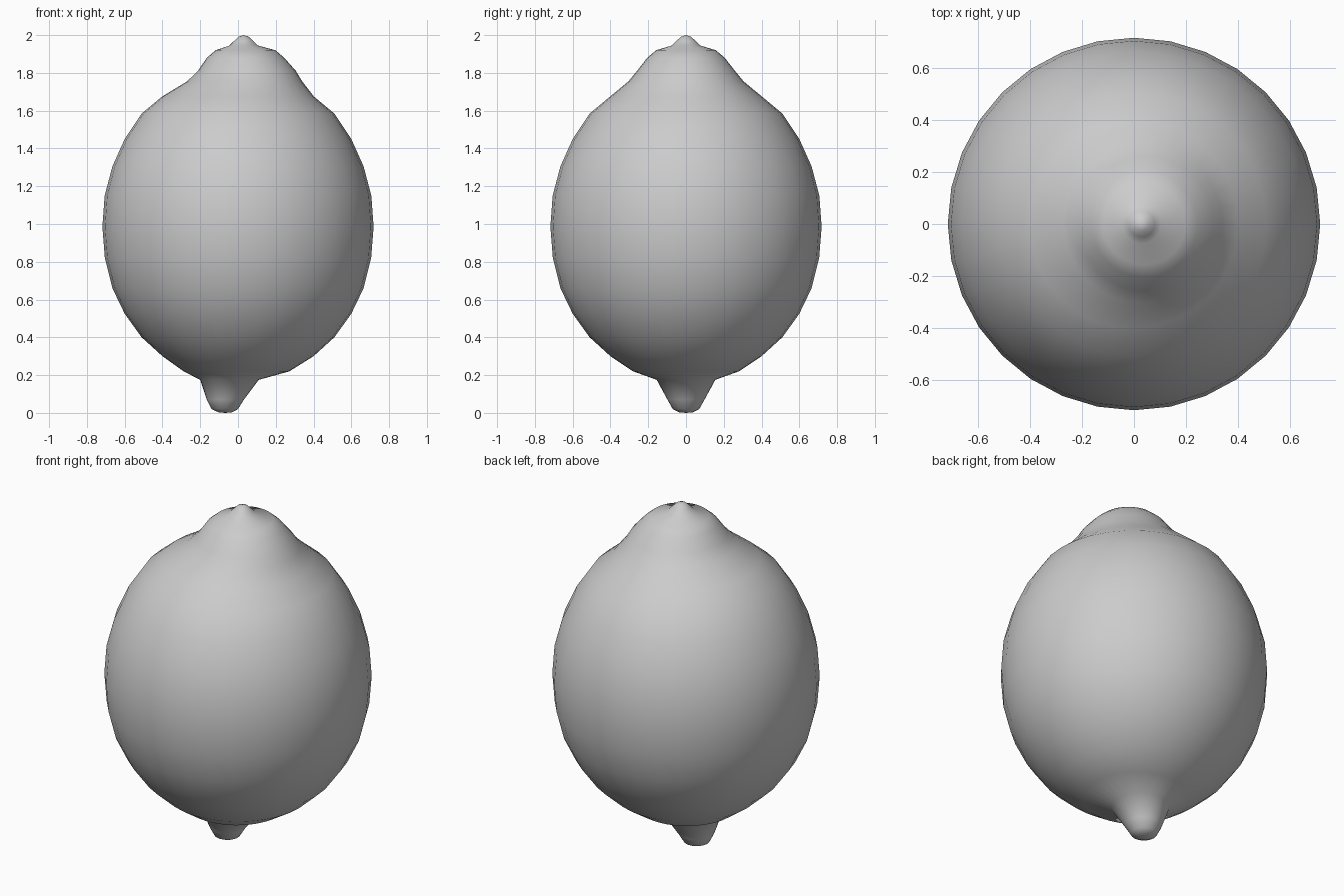
import bpy, bmesh, math

if "Cube" in bpy.data.objects:
    bpy.data.objects.remove(bpy.data.objects["Cube"])

SEGMENTS = 32
# Rings from stem end to tip: height, sideways shift, radius
RINGS = [
    (0.003, -0.068, 0.035), (0.02, -0.07, 0.07), (0.07, -0.067, 0.098),
    (0.175, -0.045, 0.155), (0.22, -0.008, 0.28), (0.30, 0, 0.40),
    (0.40, 0, 0.51), (0.525, 0, 0.60), (0.66, 0, 0.665), (0.82, 0, 0.705),
    (0.985, 0, 0.718), (1.15, 0, 0.706), (1.305, 0, 0.665), (1.45, 0, 0.60),
    (1.585, 0, 0.51), (1.675, 0, 0.402), (1.755, 0.035, 0.305),
    (1.81, 0.047, 0.26), (1.88, 0.04, 0.205), (1.92, 0.04, 0.158),
    (1.945, 0.03, 0.075), (1.97, 0.03, 0.05), (1.992, 0.03, 0.026),
]

# Lemon body with stem stub and nipple, lofted as one skin
bm = bmesh.new()
loops = []
for z, cx, r in RINGS:
    loops.append([bm.verts.new((cx + r * math.cos(a), r * math.sin(a), z))
                  for a in (2 * math.pi * i / SEGMENTS for i in range(SEGMENTS))])
for low, high in zip(loops, loops[1:]):
    for i in range(SEGMENTS):
        j = (i + 1) % SEGMENTS
        bm.faces.new((low[i], low[j], high[j], high[i]))

# Close both poles
bottom = bm.verts.new((-0.068, 0, 0))
top = bm.verts.new((0.03, 0, 2.0))
for i in range(SEGMENTS):
    j = (i + 1) % SEGMENTS
    bm.faces.new((bottom, loops[0][j], loops[0][i]))
    bm.faces.new((top, loops[-1][i], loops[-1][j]))
for f in bm.faces:
    f.smooth = True

mesh = bpy.data.meshes.new("lemon")
bm.to_mesh(mesh)
bm.free()
bpy.context.collection.objects.link(bpy.data.objects.new("lemon", mesh))
